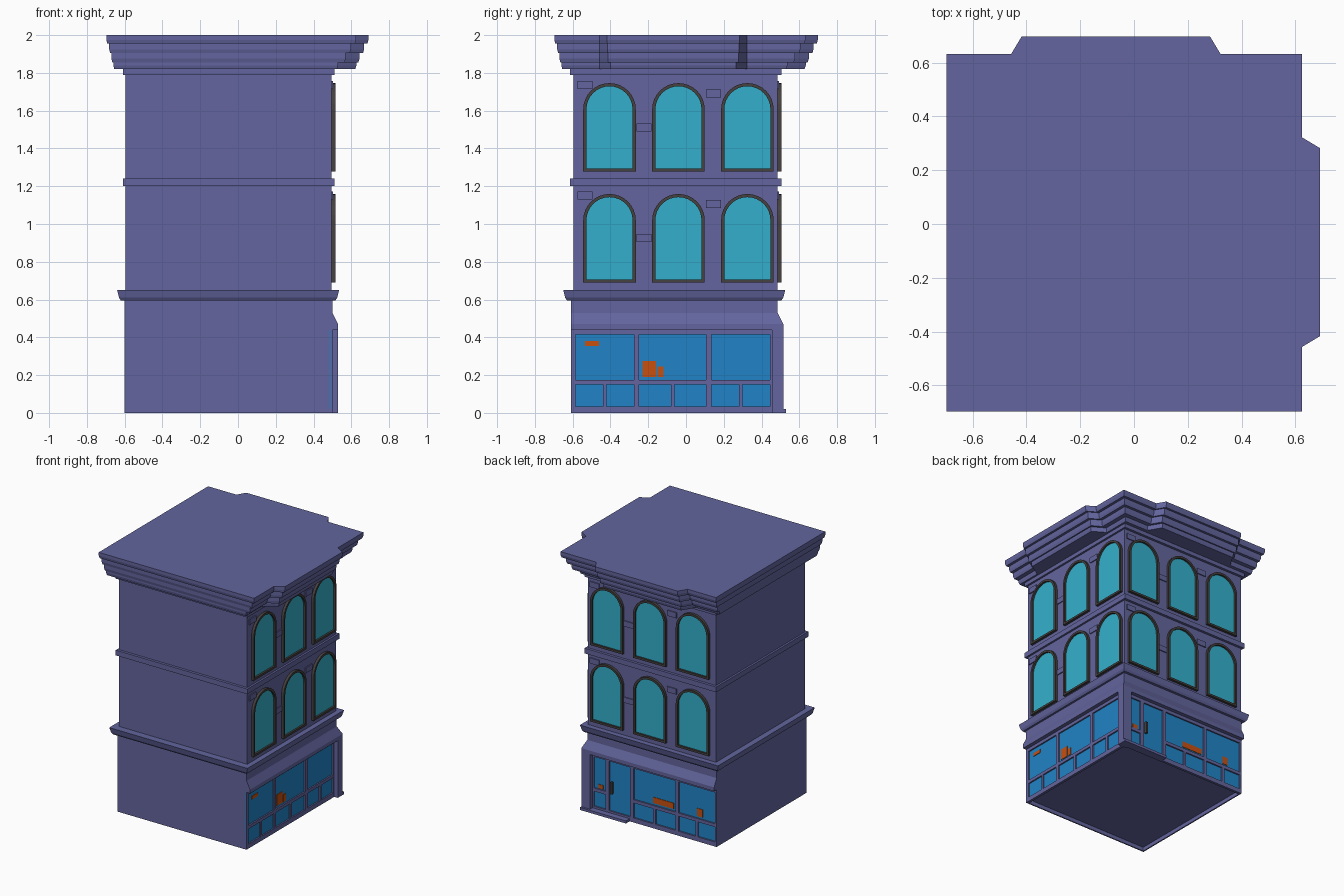
import bpy, bmesh, math

cube = bpy.data.objects.get("Cube")
if cube:
    bpy.data.objects.remove(cube, do_unlink=True)


def material(name, rgb):
    m = bpy.data.materials.new(name)
    m.use_nodes = True
    m.diffuse_color = (*rgb, 1)
    m.node_tree.nodes["Principled BSDF"].inputs["Base Color"].default_value = (*rgb, 1)
    return m


WALL = material("violet wall", (0.125, 0.13, 0.342))
SKY = material("cyan glass", (0.034, 0.434, 0.604))
BLUE = material("blue shop glass", (0.015, 0.231, 0.571))
ORANGE = material("orange goods", (0.578, 0.08, 0.005))
DARK = material("dark frame", (0.058, 0.052, 0.05))


def finish(name, bm, mat):
    bmesh.ops.recalc_face_normals(bm, faces=bm.faces)
    mesh = bpy.data.meshes.new(name)
    bm.to_mesh(mesh)
    bm.free()
    mesh.materials.append(mat)
    obj = bpy.data.objects.new(name, mesh)
    bpy.context.collection.objects.link(obj)
    return obj


def loft(name, rings, mat, capped=True, closed=False):
    """Bridge a list of equal-length point loops."""
    bm = bmesh.new()
    loops = [[bm.verts.new(p) for p in ring] for ring in rings]
    pairs = list(zip(loops, loops[1:]))
    if closed:
        pairs.append((loops[-1], loops[0]))
    for a, b in pairs:
        n = len(a)
        for i in range(n):
            j = (i + 1) % n
            bm.faces.new((a[i], a[j], b[j], b[i]))
    if capped:
        bm.faces.new(loops[0])
        bm.faces.new(loops[-1])
    return finish(name, bm, mat)


def rect(x0, x1, y0, y1, z):
    return [(x0, y0, z), (x1, y0, z), (x1, y1, z), (x0, y1, z)]


def box(name, x0, x1, y0, y1, z0, z1, mat=WALL):
    return loft(name, [rect(x0, x1, y0, y1, z0), rect(x0, x1, y0, y1, z1)], mat)


def place(side, u, d, z):
    """Along-wall u and outward d to world space, for the two street walls."""
    return (d, u, z) if side == "left" else (u, d, z)


def wall_box(side, name, u0, u1, d0, d1, z0, z1, mat=WALL):
    if side == "left":
        return box(f"{side}_{name}", d0, d1, u0, u1, z0, z1, mat)
    return box(f"{side}_{name}", u0, u1, d0, d1, z0, z1, mat)


# Main masses, with a shallow hollow under the floor
box("ground_floor", -0.6, 0.485, -0.61, 0.47, 0.03, 0.46)
box("plinth_side", -0.6, -0.59, -0.61, 0.47, 0, 0.03)
box("plinth_front", -0.59, 0.485, -0.61, -0.6, 0, 0.03)
box("fascia_wall", -0.6, 0.5, -0.61, 0.485, 0.5, 0.61)
box("upper_floors", -0.595, 0.495, -0.595, 0.485, 0.6, 1.85)
loft("shop_fascia", [rect(-0.6, 0.53, -0.61, 0.515, 0.44),
                     rect(-0.6, 0.53, -0.61, 0.515, 0.47),
                     rect(-0.6, 0.5, -0.61, 0.485, 0.53)], WALL)
box("corner_pillar", 0.455, 0.53, 0.455, 0.515, 0, 0.44)

# String courses
loft("shop_ledge", [rect(-0.62, 0.515, -0.63, 0.505, 0.595),
                    rect(-0.63, 0.525, -0.64, 0.515, 0.61),
                    rect(-0.64, 0.535, -0.65, 0.525, 0.65)], WALL)
for name, z0, z1 in (("middle_band", 1.2, 1.24), ("top_band", 1.79, 1.825)):
    box(name, -0.61, 0.51, -0.615, 0.505, z0, z1)


# Stepped cornice with a projecting bay on each street side
def cornice_ring(lo, main, bump, z):
    s = 0.6 * (bump - main)
    a, b, e = -0.457, 0.322, 0.007
    return [(lo, lo, z), (main, lo, z),
            (main, a, z), (bump, a + s, z), (bump, b - s, z), (main, b, z),
            (main, main + e, z),
            (b, main + e, z), (b - s, bump + e, z), (a + s, bump + e, z), (a, main + e, z),
            (lo, main + e, z)]


steps = ((-0.66, 0.53, 0.627, 1.82, 1.855), (-0.67, 0.57, 0.643, 1.855, 1.905),
         (-0.682, 0.598, 0.668, 1.905, 1.955), (-0.697, 0.625, 0.691, 1.955, 2.0))
rings = []
for lo, main, bump, z0, z1 in steps:
    rings.append(cornice_ring(lo + 0.005, main - 0.006, bump - 0.006, z0))
    rings.append(cornice_ring(lo, main, bump, z0 + 0.02))
    rings.append(cornice_ring(lo, main, bump, z1))
loft("cornice", rings, WALL)


# Arched windows
def arch(side, centre, half, z0, spring, d, n=16):
    pts = [place(side, centre - half, d, z0), place(side, centre + half, d, z0)]
    for i in range(n + 1):
        t = math.pi * i / n
        pts.append(place(side, centre + half * math.cos(t), d, spring + half * math.sin(t)))
    return pts


def arched_window(side, wall, centre, z0):
    spring = z0 + 0.33
    outer = (centre, 0.139, z0, spring)
    inner = (centre, 0.122, z0 + 0.016, spring)
    loft(f"{side}_window_frame",
         [arch(side, *outer, wall - 0.01), arch(side, *outer, wall + 0.02),
          arch(side, *inner, wall + 0.02), arch(side, *inner, wall - 0.01)],
         DARK, capped=False, closed=True)
    loft(f"{side}_window_glass",
         [arch(side, *inner, wall - 0.002), arch(side, *inner, wall + 0.006)], SKY)


# Shopfront bars and glass
def shopfront(side, d, start, door):
    def bar(u0, u1, z0, z1):
        wall_box(side, "shop_bar", u0, u1, d - 0.02, d, z0, z1)

    wall_box(side, "shop_glass", start, 0.455, d - 0.018, d - 0.011, 0.02, 0.44, BLUE)
    for u0, u1 in ((start, -0.585), (-0.275, -0.25), (0.105, 0.135), (0.445, 0.456)):
        bar(u0, u1, 0, 0.44)
    bar(start, 0.456, 0, 0.035)
    bar(start, 0.456, 0.415, 0.44)
    for u in (-0.44, -0.08):
        bar(u, u + 0.02, 0.035, 0.15)
    if door:
        bar(0.315, 0.345, 0.035, 0.415)
        bar(start, 0.135, 0.15, 0.175)
        bar(0.345, 0.455, 0.15, 0.175)
        wall_box(side, "door_handle", 0.285, 0.3, d - 0.012, d + 0.01, 0.17, 0.26, DARK)
        wall_box(side, "door_step", 0.14, 0.53, d - 0.01, d + 0.045, 0, 0.02)
    else:
        bar(0.28, 0.3, 0.035, 0.15)
        bar(start, 0.455, 0.15, 0.175)


goods = {"left": ((-0.535, -0.46, 0.355, 0.38), (-0.23, -0.16, 0.19, 0.275),
                  (-0.15, -0.12, 0.19, 0.245)),
         "back": ((-0.23, -0.055, 0.19, 0.235), (-0.475, -0.43, 0.19, 0.25),
                  (0.37, 0.41, 0.18, 0.21))}
blocks = {"left": (-0.535, -0.222, 0.145), "back": (0.435, 0.145, -0.222)}

for side, wall, shop, start in (("left", 0.495, 0.5, -0.61), ("back", 0.485, 0.485, -0.6)):
    for floor_z in (0.69, 1.277):
        for centre in (-0.405, -0.04, 0.325):
            arched_window(side, wall, centre, floor_z)
        # Odd projecting stones
        for u, rise in zip(blocks[side], (0.46, 0.235, 0.415)):
            wall_box(side, "wall_block", u - 0.04, u + 0.04, wall - 0.01, wall + 0.008,
                     floor_z + rise - 0.021, floor_z + rise + 0.021)
    shopfront(side, shop, start, side == "back")
    for u0, u1, z0, z1 in goods[side]:
        wall_box(side, "shop_goods", u0, u1, shop - 0.012, shop - 0.007, z0, z1, ORANGE)
